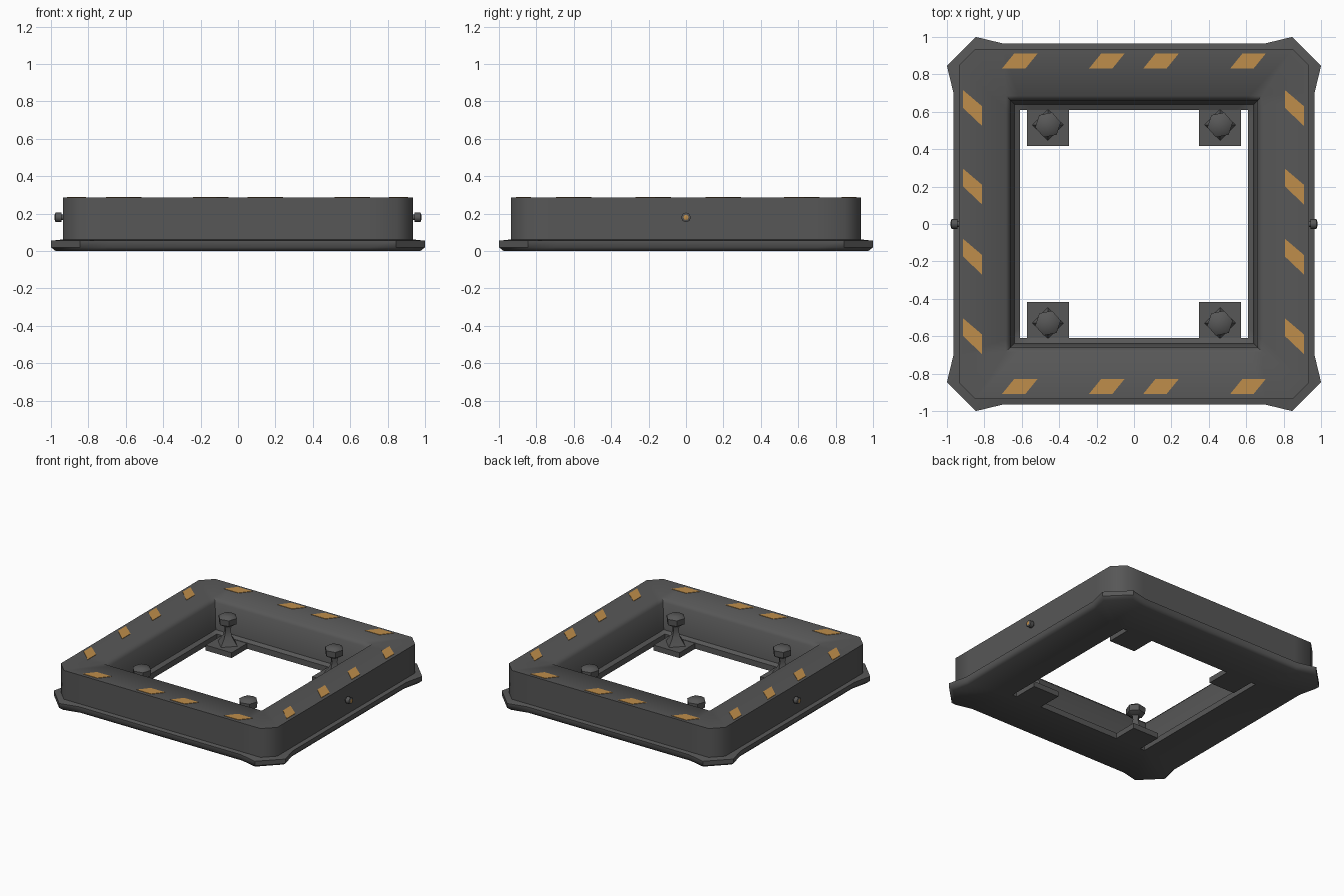
import bpy, bmesh, math
from mathutils import Matrix, Vector

cube = bpy.data.objects.get("Cube")
if cube:
    bpy.data.objects.remove(cube, do_unlink=True)


def make_material(name, color):
    mat = bpy.data.materials.new(name)
    mat.use_nodes = True
    mat.diffuse_color = (*color, 1)
    mat.node_tree.nodes["Principled BSDF"].inputs["Base Color"].default_value = (*color, 1)
    return mat


grey = make_material("dark_grey_metal", (0.095, 0.095, 0.095))
orange = make_material("warning_orange", (0.52, 0.27, 0.07))


def finish(name, bm, mats, smooth=50):
    bmesh.ops.remove_doubles(bm, verts=bm.verts, dist=0.0001)
    bmesh.ops.recalc_face_normals(bm, faces=bm.faces)
    mesh = bpy.data.meshes.new(name)
    bm.to_mesh(mesh)
    bm.free()
    for m in mats:
        mesh.materials.append(m)
    obj = bpy.data.objects.new(name, mesh)
    bpy.context.collection.objects.link(obj)
    bpy.ops.object.select_all(action="DESELECT")
    obj.select_set(True)
    bpy.context.view_layer.objects.active = obj
    bpy.ops.object.shade_smooth_by_angle(angle=math.radians(smooth))
    return obj


def loft(bm, rings, closed=False):
    loops = [[bm.verts.new(p) for p in ring] for ring in rings]
    pairs = list(zip(loops, loops[1:]))
    if closed:
        pairs.append((loops[-1], loops[0]))
    else:
        bm.faces.new(loops[0])
        bm.faces.new(loops[-1])
    for a, b in pairs:
        for i in range(len(a)):
            j = (i + 1) % len(a)
            bm.faces.new((a[i], a[j], b[j], b[i]))


def square_ring(z, side, start, tip, cut):
    """Square outline whose four corners each have four points."""
    corner = [(side, start), (tip, cut), (cut, tip), (start, side)]
    return [Matrix.Rotation(math.pi / 2 * k, 3, "Z") @ Vector((x, y, z))
            for k in range(4) for x, y in corner]


def hole_ring(z, h):
    return square_ring(z, h, h * 0.9, h, h)


# Hollow frame: flared foot flange, chamfered wall, flat top and tapered opening
bm = bmesh.new()
loft(bm, [
    hole_ring(0, 0.61),
    square_ring(0, 0.945, 0.70, 0.975, 0.83),
    square_ring(0.02, 0.965, 0.70, 1.0, 0.845),
    square_ring(0.055, 0.965, 0.70, 1.0, 0.845),
    square_ring(0.062, 0.935, 0.70, 0.935, 0.85),
    square_ring(0.287, 0.935, 0.70, 0.935, 0.85),
    hole_ring(0.287, 0.685),
    hole_ring(0.26, 0.66),
    hole_ring(0.06, 0.64),
    hole_ring(0.045, 0.61),
], closed=True)
finish("frame", bm, [grey])


# Slanted warning stripes on the top face
def stripe(name, points):
    bm = bmesh.new()
    loft(bm, [[(x, y, z) for x, y in points] for z in (0.285, 0.29)])
    finish(name, bm, [orange], 30)


for side, y in (("front", -0.868), ("back", 0.872)):
    for i, x in enumerate((-0.61, -0.145, 0.145, 0.61)):
        stripe(f"{side}_stripe_{i + 1}", [(x - 0.095, y - 0.04), (x + 0.03, y - 0.04),
                                          (x + 0.095, y + 0.04), (x - 0.03, y + 0.04)])
for side, x in (("right", -0.863), ("left", 0.858)):
    for i, y in enumerate((-0.60, -0.175, 0.2, 0.62)):
        stripe(f"{side}_stripe_{i + 1}", [(x - 0.05, y), (x + 0.05, y - 0.095),
                                          (x + 0.05, y + 0.01), (x - 0.05, y + 0.095)])


# Side pins with a coloured end
def disc(r, z, n, turn=0):
    return [(r * math.cos(turn + math.tau * k / n), r * math.sin(turn + math.tau * k / n), z)
            for k in range(n)]


for side, s in (("left", 1), ("right", -1)):
    bm = bmesh.new()
    loft(bm, [disc(0.015, 0.92, 8), disc(0.015, 0.945, 8), disc(0.026, 0.945, 8),
              disc(0.026, 0.975, 8), disc(0.014, 0.98, 8)])
    for f in bm.faces:
        if len(f.verts) == 8 and f.calc_center_median().z > 0.95:
            f.material_index = 1
    bm.transform(Matrix.Translation((0, 0, 0.18)) @ Matrix.Rotation(s * math.pi / 2, 4, "Y"))
    finish(f"{side}_pin", bm, [grey, orange])

# Inner corner mounts: square plate, flared post and faceted knob
for sx, x_name in ((1, "left"), (-1, "right")):
    for sy, y_name in ((-1, "front"), (1, "back")):
        place = Matrix.Translation((sx * 0.46, sy * 0.53, 0))
        label = f"{y_name}_{x_name}"

        bm = bmesh.new()
        r = 0.112 * math.sqrt(2)
        loft(bm, [disc(r, 0.0, 4, math.pi / 4), disc(r, 0.042, 4, math.pi / 4)])
        bm.transform(place)
        finish(f"{label}_mount_plate", bm, [grey], 30)

        bm = bmesh.new()
        loft(bm, [disc(0.085, 0.04, 4), disc(0.04, 0.1, 4), disc(0.026, 0.15, 4),
                  disc(0.035, 0.2, 4)])
        bm.transform(place)
        finish(f"{label}_mount_post", bm, [grey])

        bm = bmesh.new()
        loft(bm, [disc(0.035, 0.185, 6, 0.2), disc(0.068, 0.205, 6, 0.2),
                  disc(0.07, 0.25, 6, 0.2), disc(0.045, 0.268, 6, 0.2)])
        bm.transform(place)
        finish(f"{label}_mount_knob", bm, [grey])
